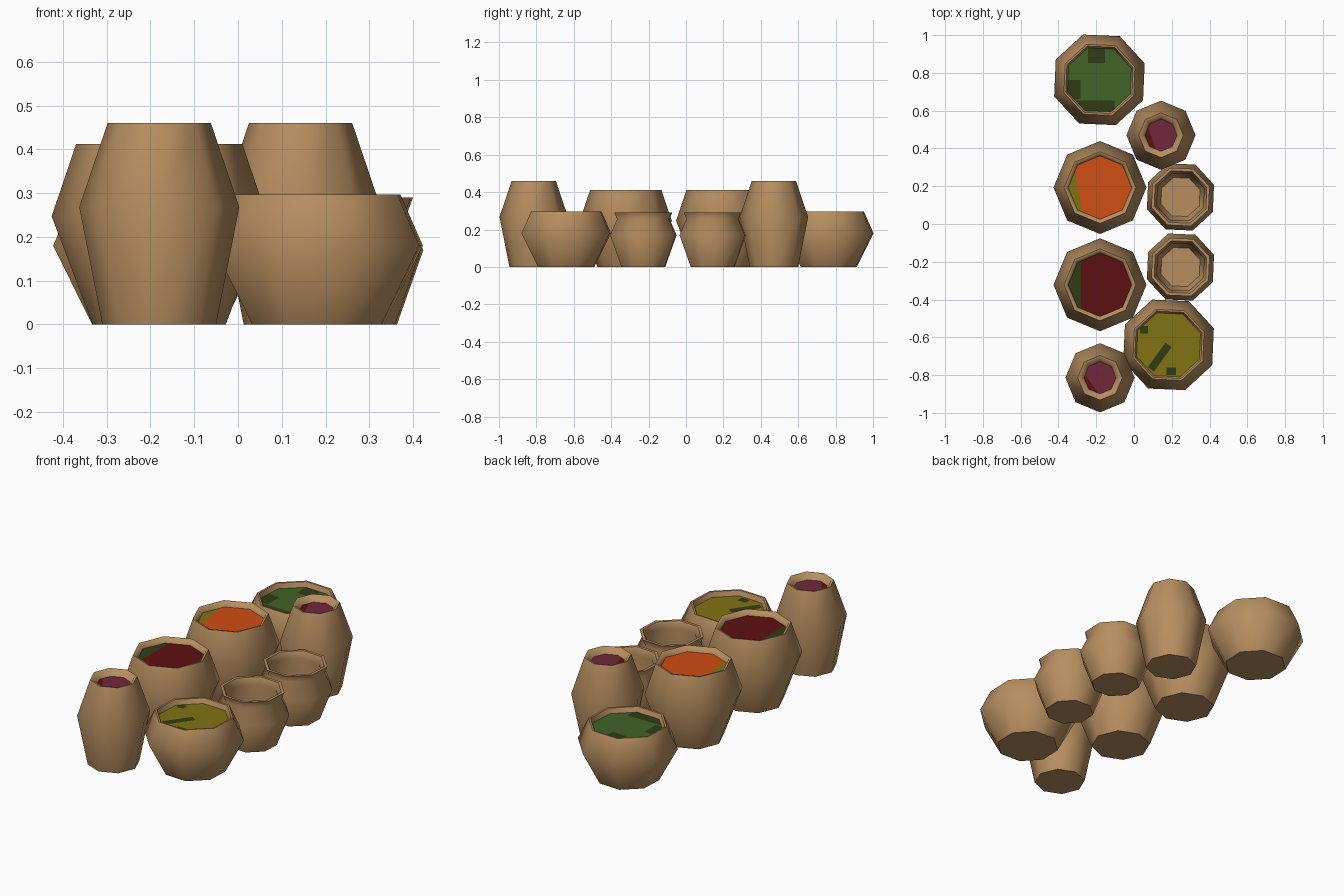
import bpy, bmesh, math
from mathutils import Vector

if "Cube" in bpy.data.objects:
    bpy.data.objects.remove(bpy.data.objects["Cube"])

SIDES = 8

def material(name, rgb):
    m = bpy.data.materials.new(name)
    m.diffuse_color = (*rgb, 1)
    m.use_nodes = True
    m.node_tree.nodes["Principled BSDF"].inputs["Base Color"].default_value = m.diffuse_color
    return m

clay = material("clay", (0.47, 0.27, 0.115))
orange = material("orange", (0.64, 0.075, 0.006))
dark_red = material("dark_red", (0.11, 0.005, 0.006))
green = material("green", (0.055, 0.125, 0.02))
dark_green = material("dark_green", (0.03, 0.045, 0.008))
olive = material("olive", (0.22, 0.17, 0.006))
plum = material("plum", (0.17, 0.02, 0.045))

# Pot profiles as (radius, height), from the base up and over the rim
TALL = [(0.13, 0), (0.183, 0.268), (0.118, 0.46), (0.104, 0.457), (0.085, 0.43)]
MEDIUM = [(0.152, 0), (0.246, 0.247), (0.19, 0.412), (0.178, 0.41), (0.168, 0.385)]
LOW = [(0.16, 0), (0.255, 0.18), (0.2, 0.297), (0.19, 0.296), (0.18, 0.27)]
FLARED = [(0.125, 0), (0.189, 0.17), (0.15, 0.255), (0.164, 0.29), (0.148, 0.29),
          (0.133, 0.255), (0.165, 0.17), (0.11, 0.03)]

def ring(bm, r, z, turn):
    return [bm.verts.new((r * math.cos(turn + 2 * math.pi * i / SIDES),
                          r * math.sin(turn + 2 * math.pi * i / SIDES), z))
            for i in range(SIDES)]

def finish(bm, name, loc, mats):
    me = bpy.data.meshes.new(name)
    bm.to_mesh(me)
    bm.free()
    ob = bpy.data.objects.new(name, me)
    bpy.context.collection.objects.link(ob)
    ob.location = (*loc, 0)
    for m in mats:
        me.materials.append(m)
    return ob

def pot(name, loc, profile, turn, closed=False):
    bm = bmesh.new()
    rings = [ring(bm, r, z, turn) for r, z in profile]
    for a, b in zip(rings, rings[1:]):
        for i in range(SIDES):
            j = (i + 1) % SIDES
            bm.faces.new((a[i], a[j], b[j], b[i]))
    bm.faces.new(rings[0][::-1])
    if closed:                      # inside floor of the empty pots
        bm.faces.new(rings[-1])
    ob = finish(bm, name, loc, [clay])
    bpy.ops.object.select_all(action='DESELECT')
    ob.select_set(True)
    bpy.context.view_layer.objects.active = ob
    bpy.ops.object.shade_smooth_by_angle(angle=math.radians(60))

def filling(name, loc, profile, turn, main, second, patches):
    # Flat disc; each patch is a rectangle (angle, out_lo, out_hi, side_lo, side_hi)
    bm = bmesh.new()
    r, z = profile[-1]
    bm.faces.new(ring(bm, r, z, turn))
    boxes = []
    for ang, n0, n1, t0, t1 in patches:
        a = math.radians(ang)
        n = Vector((math.cos(a), math.sin(a), 0))
        t = Vector((-n.y, n.x, 0))
        boxes.append((n, n0, n1, t, t0, t1))
        for d, v in ((n, n0), (n, n1), (t, t0), (t, t1)):
            bmesh.ops.bisect_plane(bm, geom=bm.verts[:] + bm.edges[:] + bm.faces[:],
                                   plane_co=d * v, plane_no=d)
    for f in bm.faces:
        c = f.calc_center_median()
        f.material_index = int(any(n0 < c.dot(n) < n1 and t0 < c.dot(t) < t1
                                   for n, n0, n1, t, t0, t1 in boxes))
    finish(bm, name, loc, [main, second])

A, B = math.radians(20), math.radians(0)

# Filled pots: name, position, profile, turn, main colour, patch colour, patches
filled = [
    ("low_pot_back", (-0.183, 0.763), LOW, A, green, dark_green,
     [(270, 0.11, 1, -0.13, 0.08), (180, 0.1, 1, 0.0, 0.1), (90, 0.09, 1, -0.03, 0.06)]),
    ("low_pot_front", (0.183, -0.64), LOW, A, olive, dark_green,
     [(144, -0.02, 0.02, 0.0, 0.16), (270, 0.12, 0.16, -0.01, 0.04),
      (180, 0.11, 0.15, -0.1, -0.06)]),
    ("medium_pot_back", (-0.18, 0.193), MEDIUM, B, orange, olive,
     [(190, 0.115, 1, -1, 1)]),
    ("medium_pot_front", (-0.18, -0.322), MEDIUM, B, dark_red, dark_green,
     [(180, 0.1, 1, -1, 1)]),
    ("tall_pot_back", (0.143, 0.47), TALL, B, plum, dark_red,
     [(200, 0.05, 1, -1, 1)]),
    ("tall_pot_front", (-0.18, -0.814), TALL, B, plum, dark_red,
     [(215, 0.055, 1, -1, 1)]),
]
for name, loc, prof, turn, main, second, patches in filled:
    pot(name, loc, prof, turn)
    filling(name + "_filling", loc, prof, turn, main, second, patches)

# Empty pots with a flared lip
for name, y in (("flared_pot_back", 0.143), ("flared_pot_front", -0.228)):
    pot(name, (0.246, y), FLARED, A, closed=True)
